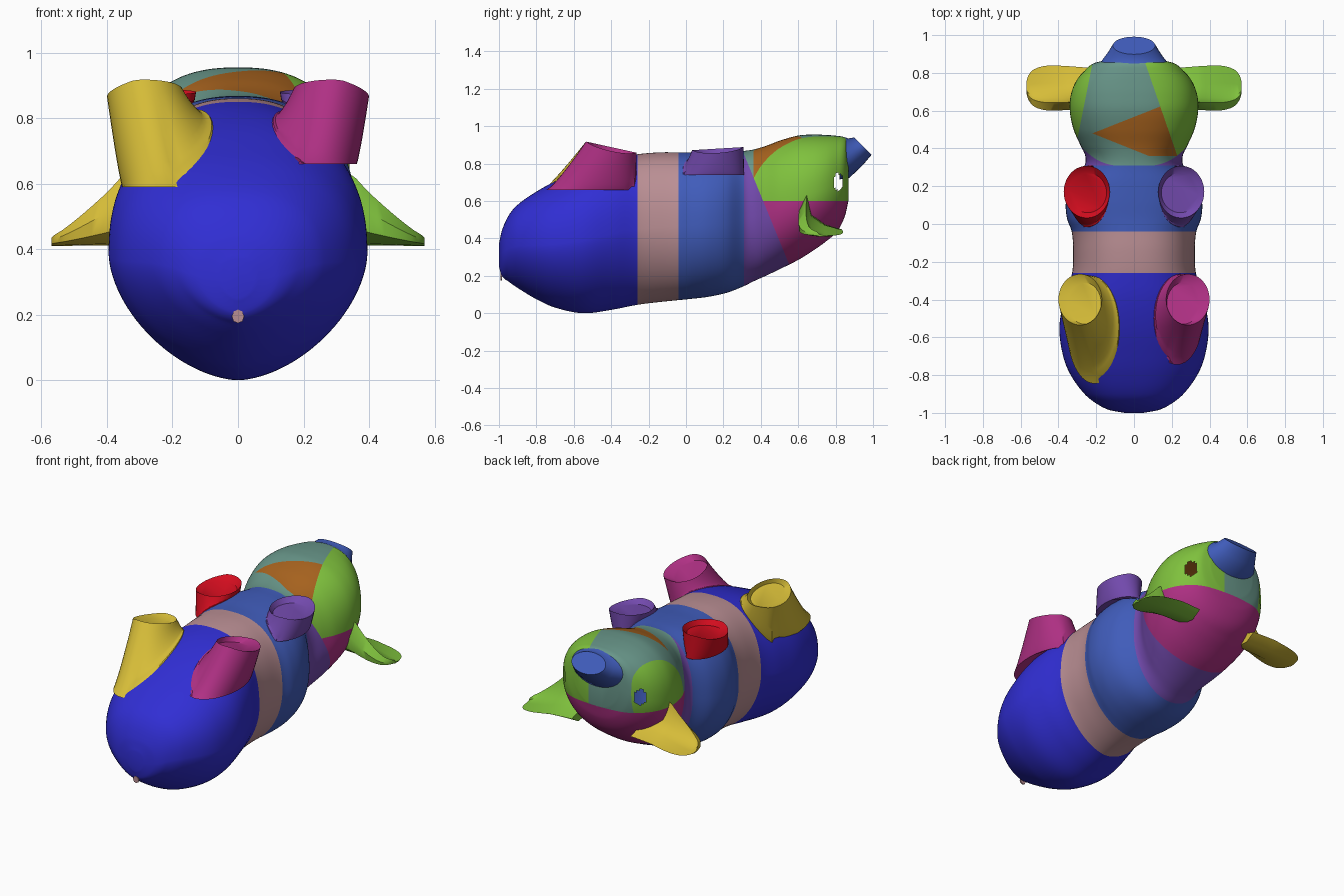
import bpy, bmesh, math
from mathutils import Vector
from mathutils.bvhtree import BVHTree

if "Cube" in bpy.data.objects:
    bpy.data.objects.remove(bpy.data.objects["Cube"], do_unlink=True)

# Flat colours, given as sRGB and stored linear
PALETTE = {
    "royal blue": (.19, .18, .83), "dusty pink": (.73, .56, .58),
    "mid blue": (.25, .36, .73), "purple": (.45, .29, .68),
    "leaf green": (.50, .76, .24), "sage teal": (.41, .59, .54),
    "burnt orange": (.66, .39, .12), "magenta": (.69, .19, .52),
    "mustard yellow": (.84, .74, .22), "red": (.83, .05, .12)}
MATS = {}
for name, rgb in PALETTE.items():
    lin = [((c + .055) / 1.055) ** 2.4 for c in rgb] + [1]
    m = bpy.data.materials.new(name)
    m.use_nodes = True
    m.diffuse_color = lin
    m.node_tree.nodes["Principled BSDF"].inputs["Base Color"].default_value = lin
    MATS[name] = m


def finish(bm, name, colours, angle=40):
    bmesh.ops.recalc_face_normals(bm, faces=bm.faces)
    me = bpy.data.meshes.new(name)
    bm.to_mesh(me)
    bm.free()
    ob = bpy.data.objects.new(name, me)
    bpy.context.collection.objects.link(ob)
    for c in colours:
        me.materials.append(MATS[c])
    bpy.ops.object.select_all(action="DESELECT")
    ob.select_set(True)
    bpy.context.view_layer.objects.active = ob
    bpy.ops.object.shade_smooth_by_angle(angle=math.radians(angle))
    return ob


def loft(rings):
    """Skin a list of closed rings and cap both ends."""
    bm = bmesh.new()
    vs = [[bm.verts.new(p) for p in r] for r in rings]
    n = len(vs[0])
    for a, b in zip(vs, vs[1:]):
        for i in range(n):
            j = (i + 1) % n
            bm.faces.new((a[i], a[j], b[j], b[i]))
    bm.faces.new(vs[0])
    bm.faces.new(vs[-1])
    return bm


def smooth_rows(rows, steps):
    """Hermite interpolation between profile rows, first column is position."""
    def slope(i, k):
        a, b = rows[max(i - 1, 0)], rows[min(i + 1, len(rows) - 1)]
        return (b[k] - a[k]) / (b[0] - a[0])
    out = []
    for i in range(len(rows) - 1):
        a, b = rows[i], rows[i + 1]
        h = b[0] - a[0]
        for s in range(steps):
            t = s / steps
            row = [a[0] + h * t]
            for k in range(1, len(a)):
                row.append((2*t**3 - 3*t*t + 1) * a[k] + (t**3 - 2*t*t + t) * h * slope(i, k)
                           + (3*t*t - 2*t**3) * b[k] + (t**3 - t*t) * h * slope(i + 1, k))
            out.append(row)
    return out + [rows[-1]]


# Body and head: y, half width, top z, bottom z
PROFILE = [
    (-1.0, .05, .37, .25), (-.985, .13, .44, .20), (-.95, .20, .52, .17),
    (-.9, .262, .58, .135), (-.8, .335, .65, .075), (-.7, .375, .705, .03),
    (-.55, .395, .775, 0), (-.4, .37, .825, .018), (-.26, .328, .85, .045),
    (-.14, .322, .86, .06), (-.04, .33, .86, .07), (.03, .355, .86, .077),
    (.12, .36, .865, .088), (.22, .33, .868, .11), (.31, .262, .868, .145),
    (.36, .258, .875, .17), (.42, .285, .892, .197), (.5, .32, .922, .235),
    (.6, .34, .95, .285), (.68, .335, .955, .335), (.75, .31, .953, .385),
    (.81, .265, .948, .44), (.85, .215, .94, .52), (.868, .15, .92, .6)]


def section(y, hw, zt, zb, n=112):
    zc = (zt + zb) / 2
    low = 1.7 + .35 * min(max((y + .4) / .6, 0), 1)
    pts = []
    for i in range(n):
        c, s = math.cos(math.tau * i / n), math.sin(math.tau * i / n)
        e = 2 / (2.4 if s >= 0 else low)
        pts.append((hw * math.copysign(abs(c) ** e, c), y,
                    zc + (zt - zc) * math.copysign(abs(s) ** e, s)))
    return pts


bm = loft([section(*r) for r in smooth_rows(PROFILE, 6)])
surface = BVHTree.FromBMesh(bm)

# Clean colour borders on the head: plane point and normal
PLANES = [(Vector(p), Vector(n)) for p, n in [
    ((0, .31, .85), (0, 1, .41)),        # behind the neck band
    ((0, 0, .6), (0, 0, 1)),             # upper and lower head
    ((.05, .88, 0), (1, .345, 0)),       # left cheek
    ((-.27, .6, 0), (-1, .2, 0)),        # right cheek
    ((-.22, .48, 0), (.395, -1, 0)),     # throat patch edges
    ((-.22, .48, 0), (.4, 1, 0)),
    ((0, .36, 0), (0, 1, 0))]]
for p, n in PLANES:
    faces = [f for f in bm.faces if f.calc_center_median().y > .312]
    geom = faces + list({e for f in faces for e in f.edges}) + list({v for f in faces for v in f.verts})
    bmesh.ops.bisect_plane(bm, geom=geom, plane_co=p, plane_no=n, dist=1e-5)

COLS = ["royal blue", "dusty pink", "mid blue", "purple", "leaf green",
        "sage teal", "burnt orange", "magenta"]


def body_colour(c):
    if c.y < .31:
        return 0 if c.y < -.26 else 1 if c.y < -.04 else 2
    neck, upper, lcheek, rcheek, e1, e2, e3 = [(c - p).dot(n) > 0 for p, n in PLANES]
    if not neck:
        return 3
    if not upper:
        return 7
    if lcheek or rcheek:
        return 4
    return 6 if e1 and e2 and e3 else 5


for f in bm.faces:
    f.material_index = body_colour(f.calc_center_median())

# Open eye sockets
eyes = []
for f in bm.faces:
    c = f.calc_center_median()
    if abs(c.x) > .1 and ((c.y - .812) / .027) ** 2 + ((c.z - .7) / .045) ** 2 < 1:
        eyes.append(f)
bmesh.ops.delete(bm, geom=eyes, context="FACES")
finish(bm, "body_and_head", COLS, 50)


def ellipse(cx, cy, rx, ry, n=40):
    return [(cx + rx * math.cos(math.tau * i / n), cy + ry * math.sin(math.tau * i / n))
            for i in range(n)]


def leg(name, colour, side, base, zmin, rim, rim_z, slope, floor, depth):
    """Stump draped over the body, ending in a shallow hollow."""
    def height(x, y):
        hit = surface.ray_cast(Vector((x, y, 3)), Vector((0, 0, -1)))[0]
        return hit.z if hit else -1
    lo, hi = ellipse(*base), ellipse(*rim)
    start = []
    for x, y in lo:
        z = height(x, y)
        start.append((x, y, z - .008) if z > zmin else (x * .93, y, zmin))
    end = [(x, y, rim_z + slope * (y - rim[1]) - .25 * max(0, x - rim[0] - .03)) for x, y in hi]
    rings = []
    for k in range(11):
        t = k / 10
        ring = []
        for a, b in zip(start, end):
            x, y = (a[i] + (b[i] - a[i]) * t for i in (0, 1))
            z = a[2] + (b[2] - a[2]) * t ** 1.2
            if 0 < k < 10:
                h = height(x, y)
                z = max(z, h + .005) if h > zmin else z
            ring.append((side * x, y, z))
        rings.append(ring)
    rings.append([(side * x, y, rim_z - depth + slope * (y - rim[1])) for x, y in ellipse(*floor)])
    finish(loft(rings), name, [colour])


hind_rim, hind_floor = (.285, -.40, .115, .135), (.262, -.42, .088, .11)
leg("right_hind_leg", "mustard yellow", -1, (.225, -.56, .155, .285), .59,
    hind_rim, .888, -.22, hind_floor, .03)
leg("left_hind_leg", "magenta", 1, (.245, -.505, .145, .24), .66,
    hind_rim, .888, -.22, hind_floor, .03)
for name, colour, side in (("right_front_leg", "red", -1), ("left_front_leg", "purple", 1)):
    leg(name, colour, side, (.25, .145, .115, .165), .74,
        (.25, .17, .122, .138), .88, .06, (.245, .165, .1, .105), .03)

# Snout: wide base narrowing to a flat end tilted upward
snout = []
for y, z, rx, r, tilt in ((.82, .83, .19, .115, 0), (.865, .832, .17, .108, 5),
                          (.905, .862, .138, .082, 28), (.945, .893, .112, .066, 45)):
    a = math.radians(tilt)
    snout.append([(px, y - math.sin(a) * pz, z + math.cos(a) * pz)
                  for px, pz in ellipse(0, 0, rx, r, 32)])
finish(loft(snout), "snout", ["mid blue"])

# Ears: a cupped section that flattens toward the tip
CUP = [(.64, .65), (.60, .56), (.605, .47), (.67, .42), (.76, .412),
       (.83, .45), (.74, .475), (.665, .53)]
for name, colour, side in (("right_ear", "mustard yellow", -1), ("left_ear", "leaf green", 1)):
    rows = smooth_rows([(.2, .9, 1), (.34, 1, .92), (.40, 1.03, .68), (.47, 1.02, .42),
                        (.53, .85, .22), (.56, .55, .14), (.57, .25, .1)], 3)
    rings = [[(side * x, .725 + (y - .72) * sy, .41 + (z - .41) * sz) for y, z in CUP]
             for x, sy, sz in rows]
    finish(loft(rings), name, [colour], 50)

# Small tail spot on the rump
spot = [[(x, y, .195 + z) for x, z in ellipse(0, 0, .019, .021, 8)] for y in (-.984, -.992)]
finish(loft(spot), "tail_spot", ["dusty pink"])
